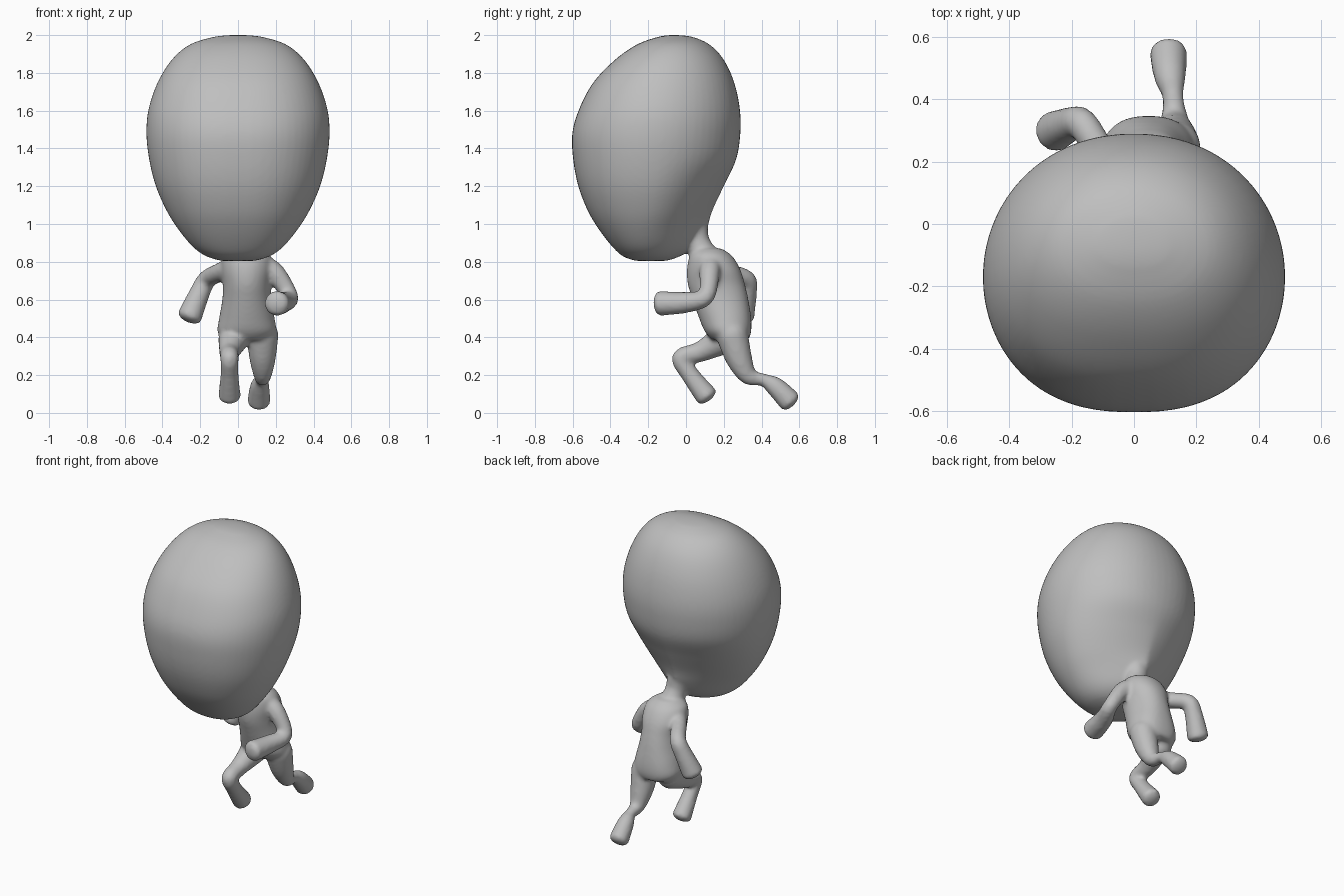
import bpy
import bmesh
from math import sin, cos, pi
from mathutils import Vector

cube = bpy.data.objects.get("Cube")
if cube:
    bpy.data.objects.remove(cube)

grey = bpy.data.materials.new("plain grey")
grey.use_nodes = True
colour = (0.52, 0.52, 0.52, 1)
grey.diffuse_color = colour
grey.node_tree.nodes["Principled BSDF"].inputs["Base Color"].default_value = colour


def smooth_rows(rows, steps):
    """Catmull-Rom interpolation of rows of numbers."""
    pts = [rows[0]] + list(rows) + [rows[-1]]
    out = []
    for i in range(len(rows) - 1):
        for s in range(steps):
            t = s / steps
            out.append([0.5 * (2 * b + (c - a) * t + (2 * a - 5 * b + 4 * c - d) * t ** 2
                               + (3 * b - a - 3 * c + d) * t ** 3)
                        for a, b, c, d in zip(*pts[i:i + 4])])
    return out + [list(rows[-1])]


def loft(bm, rows, centre_x=0.0, front_power=1.0, sides=64):
    """Stack of egg-shaped sections: z, front y, back y, widest y, half width, back power."""
    rings = []
    for z, front, back, wide, half, power in smooth_rows(rows, 6):
        ring = []
        for k in range(sides):
            a = 2 * pi * k / sides
            c, s = cos(a), sin(a)
            p = power if s > 0 else front_power
            x = half * abs(c) ** p * (1 if c > 0 else -1)
            y = wide + (back - wide if s > 0 else wide - front) * s
            ring.append(bm.verts.new((centre_x + x, y, z)))
        rings.append(ring)
    for lower, upper in zip(rings, rings[1:]):
        for k in range(sides):
            n = (k + 1) % sides
            bm.faces.new((lower[k], lower[n], upper[n], upper[k]))
    bm.faces.new(rings[0][::-1])
    bm.faces.new(rings[-1])


# Unit ball directions shared by all limb segments
ball = bmesh.new()
bmesh.ops.create_icosphere(ball, subdivisions=3, radius=1)
directions = [v.co.copy() for v in ball.verts]
ball.free()


def limb(bm, rows, steps=4):
    """Chain of tapered capsules through x, y, z, radius, with a blunt tip."""
    path = smooth_rows(rows, steps)
    axis = (Vector(path[-1][:3]) - Vector(path[-1 - steps][:3])).normalized()
    flat = [d - axis * d.dot(axis) * 0.5 for d in directions]
    blunt_from = len(path) - steps
    for i in range(len(path) - 1):
        verts = []
        for j in (i, i + 1):
            shape = flat if j >= blunt_from else directions
            verts += [bm.verts.new(Vector(path[j][:3]) + d * path[j][3]) for d in shape]
        res = bmesh.ops.convex_hull(bm, input=verts)
        spare = {g for g in res["geom_interior"] + res["geom_unused"]
                 if isinstance(g, bmesh.types.BMVert)}
        bmesh.ops.delete(bm, geom=list(spare), context='VERTS')


bm = bmesh.new()

# Large head, tapering at the back into the neck
loft(bm, [
    (0.805, -0.27, -0.10, -0.19, 0.09, 1.0),
    (0.83, -0.335, -0.03, -0.20, 0.17, 1.2),
    (0.88, -0.39, 0.05, -0.21, 0.24, 1.6),
    (0.97, -0.46, 0.11, -0.21, 0.315, 1.8),
    (1.07, -0.52, 0.14, -0.20, 0.378, 1.45),
    (1.20, -0.57, 0.20, -0.19, 0.435, 1.2),
    (1.34, -0.597, 0.265, -0.18, 0.47, 1.0),
    (1.48, -0.602, 0.288, -0.17, 0.485, 0.95),
    (1.61, -0.565, 0.285, -0.16, 0.473, 0.93),
    (1.75, -0.49, 0.255, -0.14, 0.425, 0.93),
    (1.87, -0.375, 0.20, -0.11, 0.35, 0.95),
    (1.95, -0.26, 0.125, -0.08, 0.255, 1.0),
    (1.99, -0.15, 0.035, -0.07, 0.13, 1.0),
    (2.0, -0.09, -0.04, -0.07, 0.04, 1.0)], front_power=0.82)

# Neck
limb(bm, [(0.02, 0.045, 0.98, 0.072), (0.03, 0.06, 0.90, 0.067), (0.04, 0.11, 0.82, 0.07)])

# Torso leaning forward
loft(bm, [
    (0.385, 0.14, 0.33, 0.23, 0.12, 0.8),
    (0.43, 0.10, 0.345, 0.22, 0.155, 0.8),
    (0.50, 0.07, 0.345, 0.21, 0.147, 0.8),
    (0.60, 0.035, 0.33, 0.18, 0.13, 0.85),
    (0.68, 0.01, 0.312, 0.16, 0.127, 0.9),
    (0.76, 0.005, 0.287, 0.15, 0.137, 0.9),
    (0.83, 0.02, 0.245, 0.13, 0.125, 1),
    (0.87, 0.05, 0.19, 0.12, 0.07, 1)], centre_x=0.047)

# Left arm, bent with the fist forward
limb(bm, [(0.13, 0.13, 0.78, 0.06), (0.20, 0.125, 0.735, 0.054), (0.275, 0.105, 0.615, 0.045),
          (0.238, 0.0, 0.585, 0.056), (0.205, -0.137, 0.58, 0.066)])

# Right arm, swung back with the hand down
limb(bm, [(-0.04, 0.15, 0.76, 0.06), (-0.10, 0.22, 0.742, 0.05), (-0.165, 0.32, 0.705, 0.05),
          (-0.205, 0.32, 0.63, 0.055), (-0.255, 0.297, 0.512, 0.066)])

# Right leg, stepping forward
limb(bm, [(-0.025, 0.20, 0.39, 0.08), (-0.045, 0.08, 0.325, 0.055), (-0.045, -0.025, 0.29, 0.049),
          (-0.045, 0.02, 0.205, 0.048), (-0.045, 0.108, 0.09, 0.06)])

# Left leg, pushing off behind
limb(bm, [(0.13, 0.245, 0.41, 0.085), (0.13, 0.28, 0.29, 0.07), (0.13, 0.33, 0.195, 0.046),
          (0.125, 0.41, 0.175, 0.034), (0.115, 0.475, 0.137, 0.052), (0.11, 0.549, 0.062, 0.061)])

bmesh.ops.recalc_face_normals(bm, faces=bm.faces[:])
mesh = bpy.data.meshes.new("running_figure")
bm.to_mesh(mesh)
bm.free()
mesh.materials.append(grey)
figure = bpy.data.objects.new("running_figure", mesh)
bpy.context.collection.objects.link(figure)

# Fuse the parts into one seamless skin
remesh = figure.modifiers.new("fuse", 'REMESH')
remesh.mode = 'VOXEL'
remesh.voxel_size = 0.012
remesh.use_smooth_shade = True
relax = figure.modifiers.new("relax", 'SMOOTH')
relax.factor = 0.5
relax.iterations = 7
mesh.shade_smooth()
